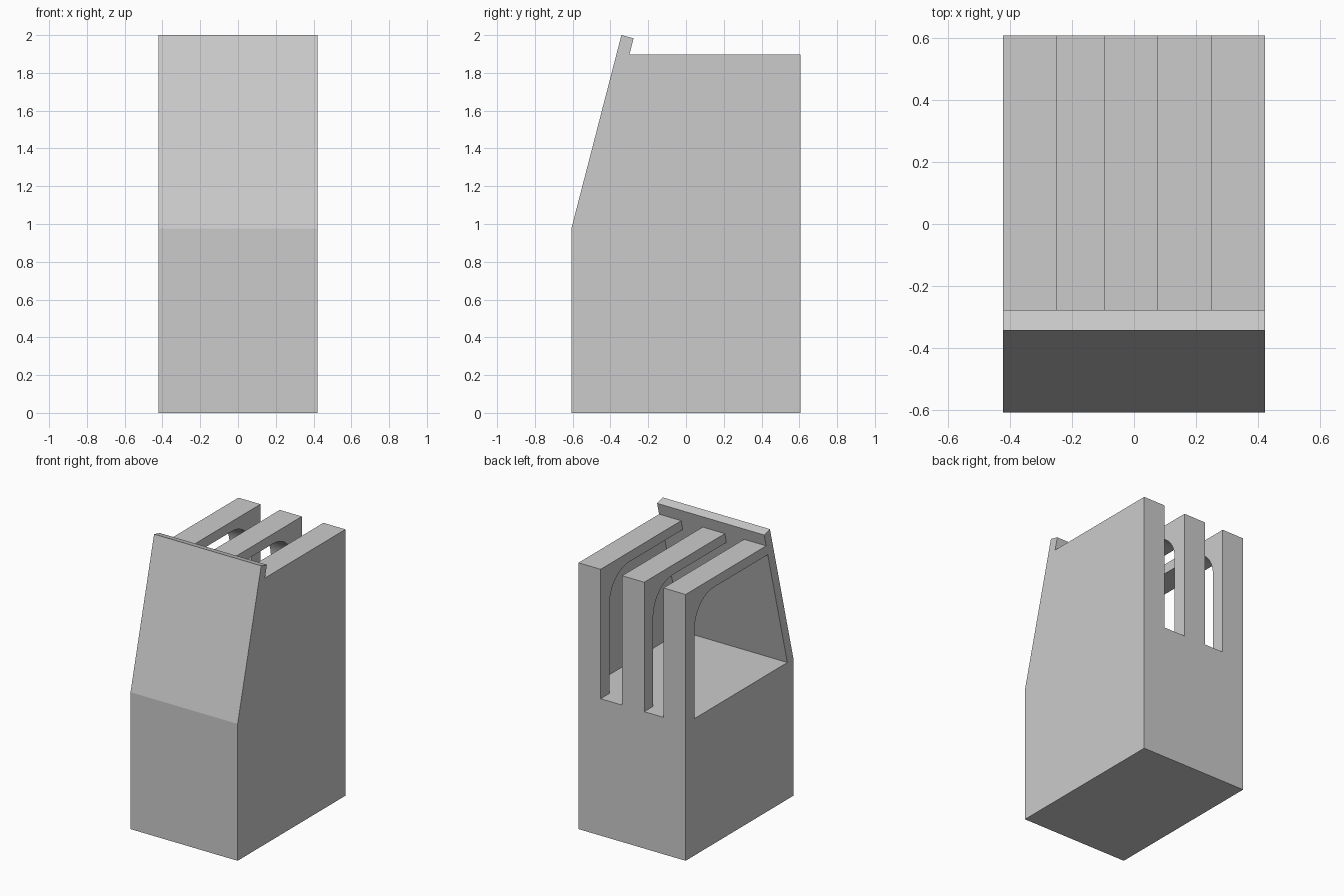
import bpy, bmesh, math

if "Cube" in bpy.data.objects:
    bpy.data.objects.remove(bpy.data.objects["Cube"])

HALF_W, HALF_D = 0.422, 0.607
BASE_TOP, FRAME_TOP = 0.975, 1.897


def extrude_profile(name, profile, x0, x1):
    """Extrude a side profile of (y, z) points from x0 to x1."""
    bm = bmesh.new()
    face = bm.faces.new([bm.verts.new((x0, y, z)) for y, z in profile])
    new = bmesh.ops.extrude_face_region(bm, geom=[face])["geom"]
    verts = [v for v in new if isinstance(v, bmesh.types.BMVert)]
    bmesh.ops.translate(bm, verts=verts, vec=(x1 - x0, 0, 0))
    bmesh.ops.recalc_face_normals(bm, faces=bm.faces)
    mesh = bpy.data.meshes.new(name)
    bm.to_mesh(mesh)
    bm.free()
    obj = bpy.data.objects.new(name, mesh)
    bpy.context.collection.objects.link(obj)
    return obj


def panel_y(z):
    """Depth of the sloped panel's inner face at height z."""
    return -0.538 + (z - BASE_TOP) * 0.2585


# Solid lower block
extrude_profile("base_block", [(-HALF_D, 0), (HALF_D, 0),
                (HALF_D, BASE_TOP), (-HALF_D, BASE_TOP)], -HALF_W, HALF_W)

# Leaning front panel
extrude_profile("sloped_front_panel", [(-HALF_D, BASE_TOP), (panel_y(BASE_TOP), BASE_TOP),
                (panel_y(1.983), 1.983), (-0.342, 2.0)], -HALF_W, HALF_W)

# Thin closed wall on the right
WALL_X = HALF_W - 0.01
extrude_profile("side_wall", [(panel_y(BASE_TOP), BASE_TOP), (HALF_D, BASE_TOP),
                (HALF_D, FRAME_TOP), (panel_y(FRAME_TOP), FRAME_TOP)], WALL_X, HALF_W)

# Three frames: rear post and top bar with a rounded inner corner
post_y, bar_z, radius = HALF_D - 0.1, FRAME_TOP - 0.07, 0.22
arc = []
for i in range(13):
    a = math.radians(90 * i / 12)
    arc.append((post_y - radius + radius * math.cos(a),
                bar_z - radius + radius * math.sin(a)))
frame = [(panel_y(FRAME_TOP), FRAME_TOP), (HALF_D, FRAME_TOP),
         (HALF_D, BASE_TOP), (post_y, BASE_TOP)] + arc + [(panel_y(bar_z), bar_z)]

for name, x0, x1 in (("left_frame", -HALF_W, -0.248),
                     ("middle_frame", -0.096, 0.078),
                     ("right_frame", 0.248, WALL_X)):
    obj = extrude_profile(name, frame, x0, x1)
    bpy.ops.object.select_all(action='DESELECT')
    obj.select_set(True)
    bpy.context.view_layer.objects.active = obj
    bpy.ops.object.shade_smooth_by_angle(angle=math.radians(30))
